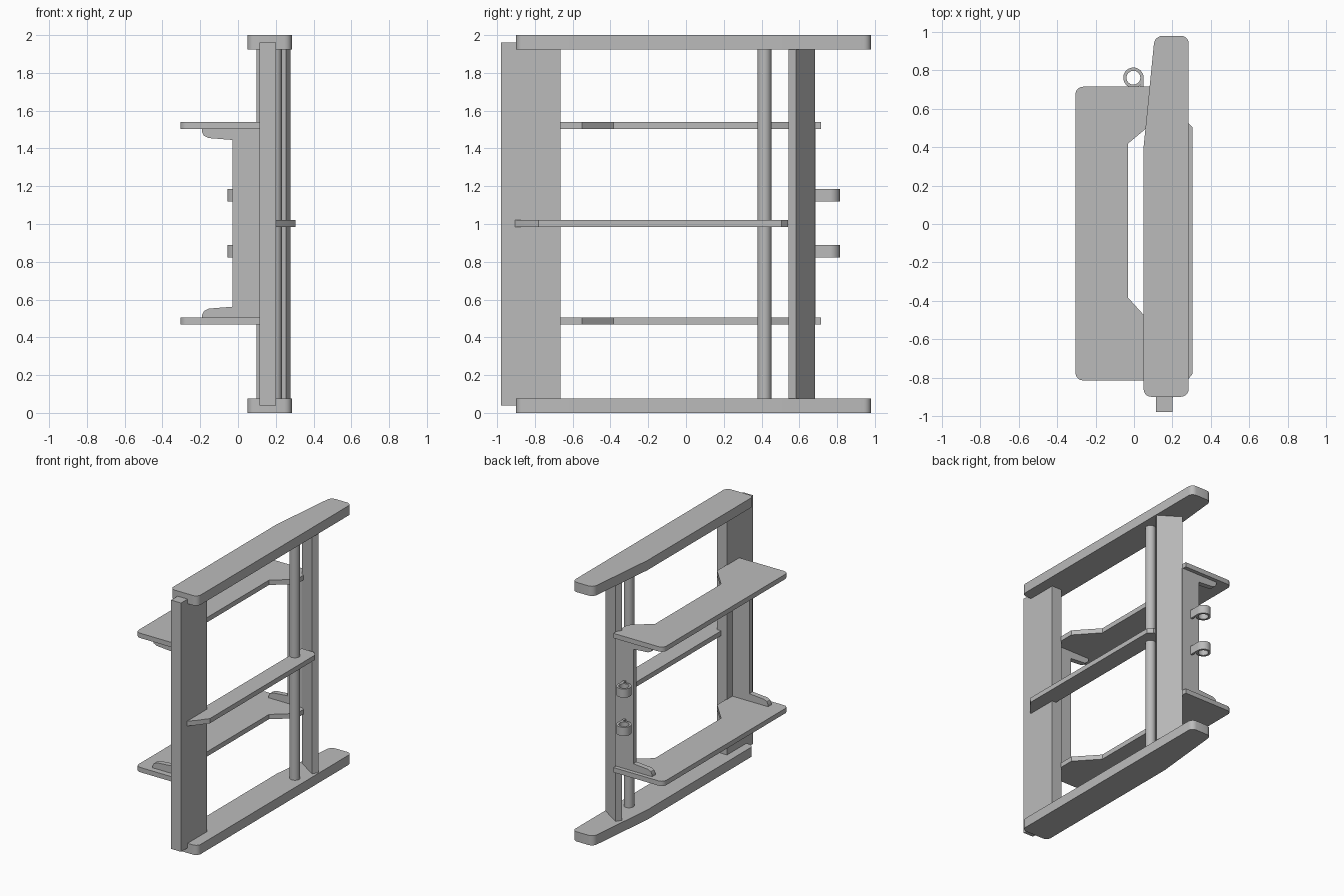
import bpy
import bmesh
import math

cube = bpy.data.objects.get("Cube")
if cube:
    bpy.data.objects.remove(cube, do_unlink=True)

grey = bpy.data.materials.new("plain grey")
grey.use_nodes = True
grey.diffuse_color = (0.5, 0.5, 0.5, 1)
grey.node_tree.nodes["Principled BSDF"].inputs["Base Color"].default_value = (0.5, 0.5, 0.5, 1)


def finish(name, bm):
    bmesh.ops.recalc_face_normals(bm, faces=bm.faces)
    mesh = bpy.data.meshes.new(name)
    bm.to_mesh(mesh)
    bm.free()
    mesh.materials.append(grey)
    obj = bpy.data.objects.new(name, mesh)
    bpy.context.collection.objects.link(obj)
    bpy.ops.object.select_all(action="DESELECT")
    obj.select_set(True)
    bpy.context.view_layer.objects.active = obj
    bpy.ops.object.shade_smooth_by_angle(angle=math.radians(30))
    return obj


def slab(name, outline, low, high, upright=False, rounded=(), radius=0.04):
    """Extrude an outline along z, or along y when upright; round the listed corners."""
    bm = bmesh.new()
    place = (lambda a, b: (a, low, b)) if upright else (lambda a, b: (a, b, low))
    verts = [bm.verts.new(place(a, b)) for a, b in outline]
    face = bm.faces.new(verts)
    if rounded:
        bmesh.ops.bevel(bm, geom=[verts[i] for i in rounded], offset=radius,
                        segments=5, profile=0.5, affect="VERTICES")
        face = bm.faces[:][0]
    depth = high - low
    moved = bmesh.ops.extrude_face_region(bm, geom=[face])["geom"]
    bmesh.ops.translate(bm, vec=(0, depth, 0) if upright else (0, 0, depth),
                        verts=[g for g in moved if isinstance(g, bmesh.types.BMVert)])
    return finish(name, bm)


def rectangle(x0, x1, y0, y1):
    return [(x0, y0), (x1, y0), (x1, y1), (x0, y1)]


def circle(cx, cy, r, start=0, end=360, steps=32):
    angles = [math.radians(start + (end - start) * i / steps) for i in range(steps + 1)]
    if end - start == 360:
        angles.pop()
    return [(cx + r * math.cos(a), cy + r * math.sin(a)) for a in angles]


# Tapered end plates
plate = [(0.05, -0.9), (0.285, -0.9), (0.285, 0.98), (0.108, 0.98), (0.06, 0.5), (0.05, 0.4)]
for name, low in (("bottom_plate", 0), ("top_plate", 1.925)):
    slab(name, plate, low, low + 0.075, rounded=(0, 1, 2, 3))

# Front post, angled rear post and round pole
slab("front_post", rectangle(0.115, 0.2, -0.98, -0.665), 0.04, 1.96)
turn = math.radians(-33)
rear = [(0.188 + u * math.cos(turn) - v * math.sin(turn),
         0.6125 + u * math.sin(turn) + v * math.cos(turn))
        for u, v in rectangle(-0.093, 0.093, -0.024, 0.024)]
slab("rear_post", rear, 0.07, 1.93)
slab("round_pole", circle(0.195, 0.415, 0.037), 0.07, 1.93)

# Middle rail
rail = [(0.165, -0.905), (0.2, -0.905), (0.24, -0.865), (0.305, -0.78),
        (0.305, 0.505), (0.27, 0.54), (0.165, 0.54)]
slab("middle_rail", rail, 0.983, 1.02)

# Notched shelves
shelf = [(-0.305, -0.815), (0.12, -0.815), (0.12, -0.55), (-0.03, -0.385),
         (-0.03, 0.42), (0.12, 0.545), (0.12, 0.715), (-0.305, 0.715)]
for name, low in (("lower_shelf", 0.467), ("upper_shelf", 1.503)):
    slab(name, shelf, low, low + 0.037, rounded=(0, 7))

# Upright brackets with curved gusset toes, mirrored about mid height
toe = [(-0.19, 0.504), (-0.19, 0.52), (-0.18, 0.54), (-0.155, 0.552), (-0.03, 0.562)]
mid = 1.0035
bracket = toe + [(x, 2 * mid - z) for x, z in reversed(toe)]
bracket += [(0.125, 2 * mid - 0.504), (0.125, 0.504)]
for name, y in (("front_bracket", -0.77), ("rear_bracket", 0.645)):
    slab(name, bracket, y, y + 0.04, upright=True)

# Hinge eyes on the rear bracket
for name, low in (("lower_hinge_eye", 0.822), ("upper_hinge_eye", 1.118)):
    bm = bmesh.new()
    rings = []
    for r in (0.053, 0.036):
        for z in (low, low + 0.067):
            rings.append([bm.verts.new((x, y, z)) for x, y in circle(-0.003, 0.762, r)])
    outer_low, outer_high, inner_low, inner_high = rings
    for a, b in ((outer_low, outer_high), (outer_high, inner_high),
                 (inner_high, inner_low), (inner_low, outer_low)):
        for i in range(len(a)):
            j = (i + 1) % len(a)
            bm.faces.new((a[i], a[j], b[j], b[i]))
    finish(name, bm)
    slab(name.replace("eye", "tab"), rectangle(0.034, 0.05, 0.68, 0.762), low, low + 0.067)
